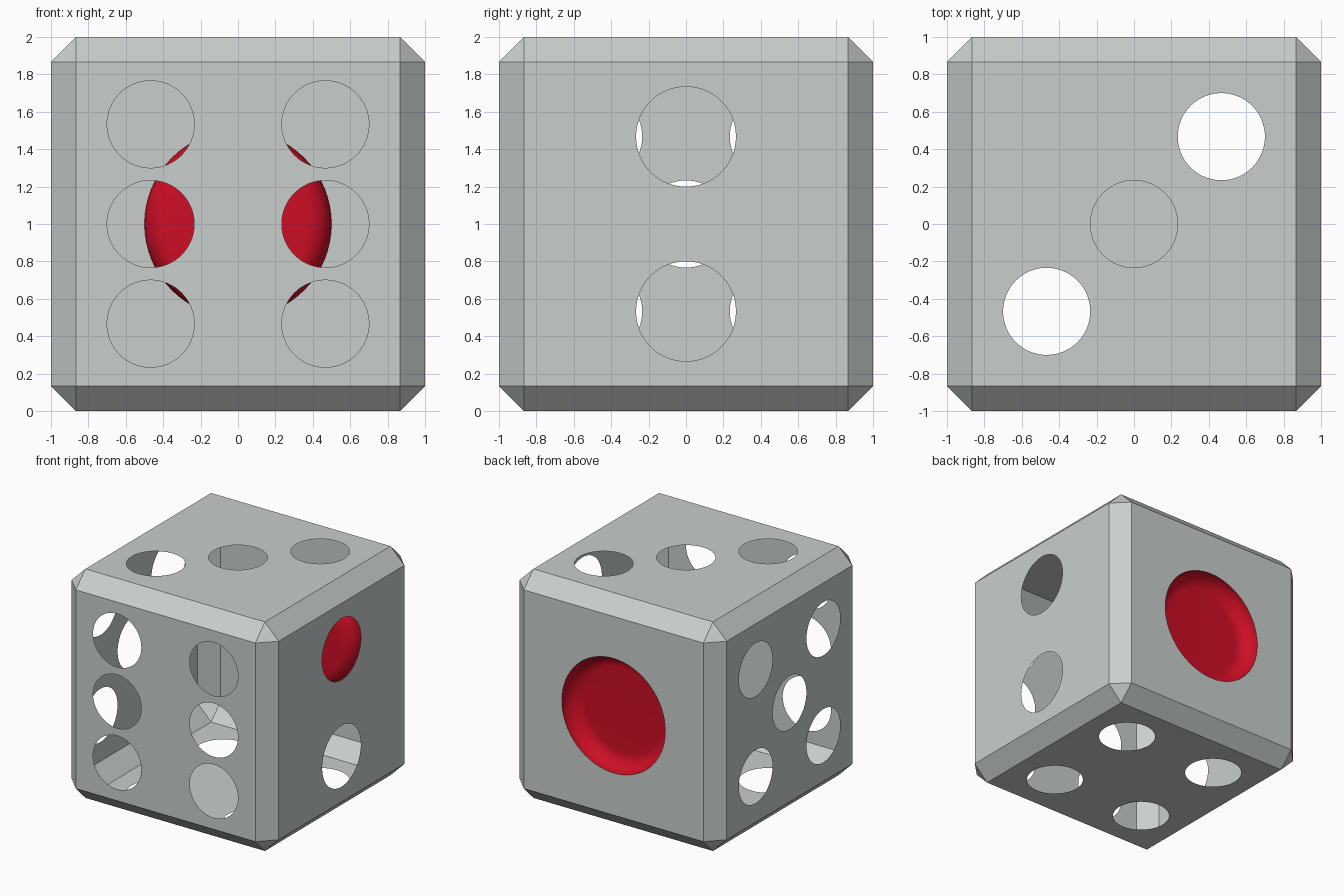
import bpy, bmesh, math
from mathutils import Vector, Matrix

default = bpy.data.objects.get("Cube")
if default:
    bpy.data.objects.remove(default, do_unlink=True)

BEVEL = 0.133      # chamfer width, also the lip radius of the dish
PIP = 0.467        # offset of pips from a face centre
SEGMENTS = 64
CENTRE = Vector((0, 0, 1))
X, Y, Z = Vector((1, 0, 0)), Vector((0, 1, 0)), Vector((0, 0, 1))


def material(name, colour):
    mat = bpy.data.materials.new(name)
    mat.use_nodes = True
    mat.diffuse_color = (*colour, 1)
    mat.node_tree.nodes["Principled BSDF"].inputs["Base Color"].default_value = (*colour, 1)
    return mat


def make_object(name, bm, mat):
    mesh = bpy.data.meshes.new(name)
    bm.to_mesh(mesh)
    bm.free()
    mesh.materials.append(mat)
    obj = bpy.data.objects.new(name, mesh)
    bpy.context.collection.objects.link(obj)
    return obj


grey = material("light grey", (0.578, 0.623, 0.610))
red = material("red", (0.610, 0.0044, 0.0185))

# Pip layouts: normal, in-plane axes, hole radius, hole centres
corners = [(a, b) for a in (-PIP, PIP) for b in (-PIP, PIP)]
panels = [
    (-Y, X, Z, 0.233, [(a, b) for a in (-PIP, PIP) for b in (-0.533, 0, 0.533)]),
    (X, Y, Z, 0.267, [(0, -PIP), (0, PIP)]),
    (Z, X, Y, 0.233, [(-PIP, -PIP), (0, 0), (PIP, PIP)]),
    (-X, Y, Z, 0.233, corners + [(0, 0)]),
    (-Z, X, Y, 0.233, corners),
    (Y, X, Z, 0.5, [(0, 0)]),
]

# Chamfered hollow shell
bm = bmesh.new()
bmesh.ops.create_cube(bm, size=2, matrix=Matrix.Translation(CENTRE))
bmesh.ops.bevel(bm, geom=bm.edges[:], offset=BEVEL, offset_type='OFFSET',
                segments=1, affect='EDGES', profile=0.5)

# Replace each main side with a panel pierced by round holes
for normal, u, v, radius, holes in panels:
    bm.normal_update()
    side = max(bm.faces, key=lambda f: f.normal.dot(normal) * f.calc_area())
    outline = list(side.edges)
    bmesh.ops.delete(bm, geom=[side], context='FACES_ONLY')
    for a, b in holes:
        ring = []
        for i in range(SEGMENTS):
            t = math.tau * i / SEGMENTS
            ring.append(bm.verts.new(CENTRE + normal + u * (a + radius * math.cos(t))
                                     + v * (b + radius * math.sin(t))))
        outline += [bm.edges.new((ring[i - 1], ring[i])) for i in range(SEGMENTS)]
    fill = bmesh.ops.triangle_fill(bm, use_beauty=True, use_dissolve=False,
                                   edges=outline, normal=normal)
    for face in [g for g in fill["geom"] if isinstance(g, bmesh.types.BMFace)]:
        face.normal_update()
        if face.normal.dot(normal) < 0:
            face.normal_flip()
make_object("die_shell", bm, grey)

# Shallow red dish with a rounded wall, sunk into the back
bm = bmesh.new()
profile = []
for i in range(13):
    t = math.pi / 2 * i / 12
    profile.append(bm.verts.new((0.5 - BEVEL + BEVEL * math.cos(t),
                                 1 - BEVEL * math.sin(t), 1)))
profile.append(bm.verts.new((0, 1 - BEVEL, 1)))
edges = [bm.edges.new(pair) for pair in zip(profile, profile[1:])]
bmesh.ops.spin(bm, geom=profile + edges, cent=CENTRE, axis=Y, angle=math.tau,
               steps=SEGMENTS, use_merge=False)
bmesh.ops.remove_doubles(bm, verts=bm.verts[:], dist=0.0005)
bm.normal_update()
for face in bm.faces:
    if face.normal.y < 0:
        face.normal_flip()
dish = make_object("back_dish", bm, red)

bpy.ops.object.select_all(action='DESELECT')
dish.select_set(True)
bpy.context.view_layer.objects.active = dish
bpy.ops.object.shade_smooth_by_angle(angle=math.radians(40))
